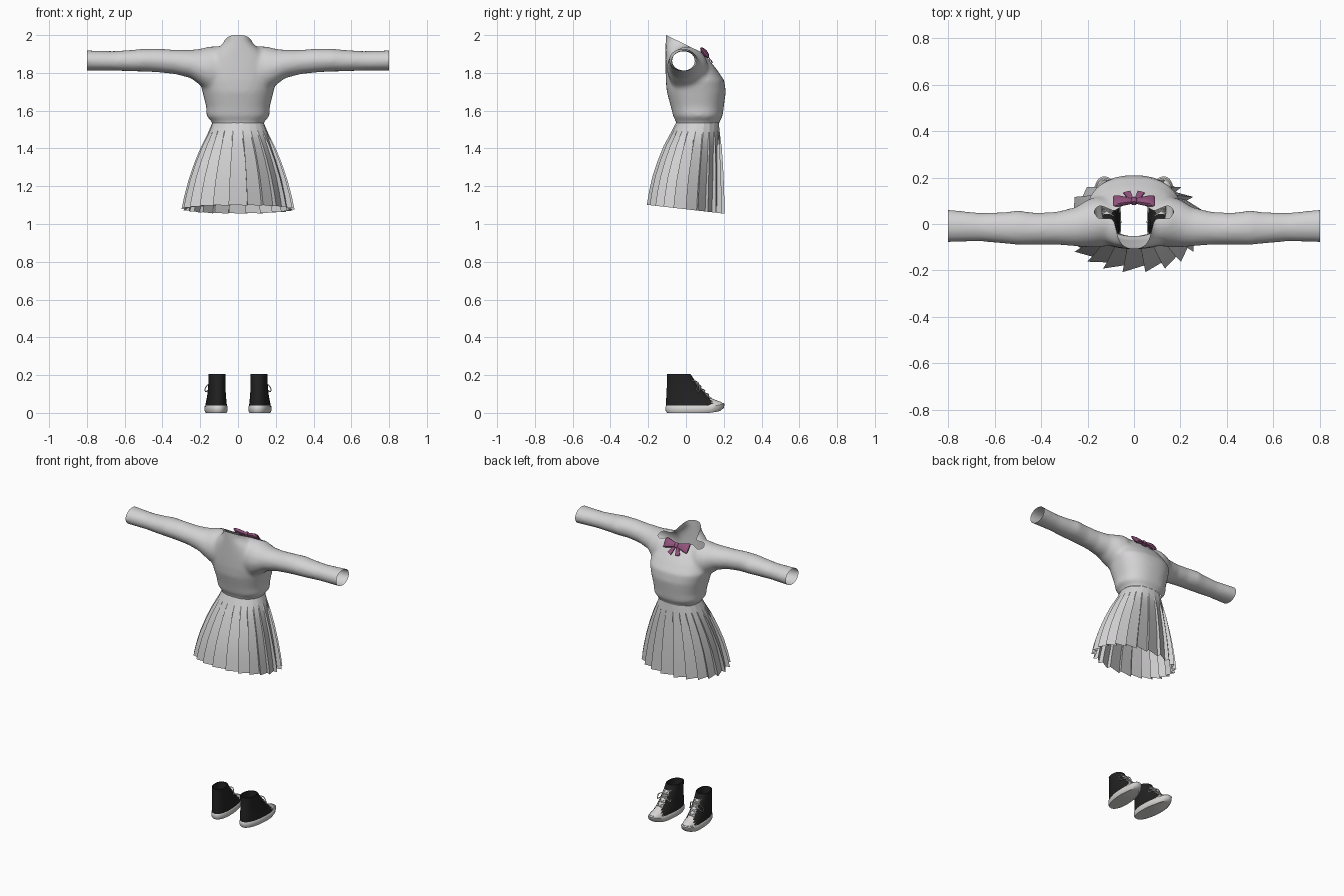
import bpy, bmesh, math
from mathutils import Vector

cube = bpy.data.objects.get("Cube")
if cube:
    bpy.data.objects.remove(cube, do_unlink=True)


def material(name, rgb):
    m = bpy.data.materials.new(name)
    m.use_nodes = True
    m.diffuse_color = (*rgb, 1)
    m.node_tree.nodes["Principled BSDF"].inputs["Base Color"].default_value = (*rgb, 1)
    return m


KNIT = material("light grey knit", (0.66, 0.65, 0.66))
PLEAT = material("light grey pleats", (0.65, 0.64, 0.65))
RUBBER = material("off white rubber", (0.68, 0.67, 0.66))
CANVAS = material("black canvas", (0.016, 0.016, 0.017))
RIBBON = material("plum ribbon", (0.28, 0.085, 0.2))


def add_object(name, bm, mats, angle=None):
    mesh = bpy.data.meshes.new(name)
    bm.to_mesh(mesh)
    bm.free()
    ob = bpy.data.objects.new(name, mesh)
    bpy.context.collection.objects.link(ob)
    for m in mats:
        mesh.materials.append(m)
    if angle:
        bpy.ops.object.select_all(action='DESELECT')
        ob.select_set(True)
        bpy.context.view_layer.objects.active = ob
        bpy.ops.object.shade_smooth_by_angle(angle=math.radians(angle))
    return ob


def power(v, e):
    return math.copysign(abs(v) ** e, v)


def oval(a_mid, a_half, b_low, b_high, n=32, e=1.0):
    """Rounded outline as pairs (a, b)."""
    mid, half = (b_low + b_high) / 2, (b_high - b_low) / 2
    angles = [2 * math.pi * i / n for i in range(n)]
    return [(a_mid + a_half * power(math.cos(t), e), mid + half * power(math.sin(t), e))
            for t in angles]


def loft(bm, rings, caps=True):
    """Skin a list of closed rings."""
    rows = [[bm.verts.new(p) for p in ring] for ring in rings]
    faces = []
    for low, high in zip(rows, rows[1:]):
        for i in range(len(low)):
            j = (i + 1) % len(low)
            faces.append(bm.faces.new((low[i], low[j], high[j], high[i])))
    if caps:
        faces += [bm.faces.new(rows[0][::-1]), bm.faces.new(rows[-1])]
    bmesh.ops.recalc_face_normals(bm, faces=faces)


# Sweater: torso rings (height, half width, back, front)
TORSO = [(1.50, .13, -.05, .17), (1.54, .137, -.052, .176), (1.57, .166, -.068, .194),
         (1.62, .168, -.08, .2), (1.70, .188, -.102, .211), (1.76, .204, -.107, .203),
         (1.82, .192, -.108, .162), (1.87, .168, -.108, .122), (1.91, .13, -.108, .084),
         (1.945, .09, -.108, .05), (1.968, .07, -.108, .04), (2.04, .064, -.106, .03)]
# Sleeve rings (distance out, underside, top, back, front)
SLEEVE = [(.08, 1.70, 1.94, -.09, .10), (.15, 1.70, 1.94, -.10, .12),
          (.20, 1.735, 1.927, -.10, .105), (.25, 1.772, 1.922, -.096, .073),
          (.33, 1.793, 1.922, -.089, .053), (.42, 1.803, 1.928, -.089, .048),
          (.50, 1.807, 1.928, -.09, .058), (.56, 1.808, 1.922, -.084, .051),
          (.66, 1.812, 1.915, -.075, .048), (.80, 1.812, 1.919, -.078, .062),
          (.85, 1.81, 1.922, -.08, .066)]
bm = bmesh.new()
loft(bm, [[(x, y, z) for x, y in oval(0, w, b, f, 40, .85)] for z, w, b, f in TORSO])
for side in (1, -1):
    loft(bm, [[(side * x, y, z) for z, y in oval((lo + hi) / 2, (hi - lo) / 2, b, f)]
              for x, lo, hi, b, f in SLEEVE])
body = add_object("sweater", bm, [KNIT])

# Fuse torso and sleeves, then trim the open ends
fuse = body.modifiers.new("fuse", 'REMESH')
fuse.mode = 'VOXEL'
fuse.voxel_size = 0.011
soften = body.modifiers.new("soften", 'SMOOTH')
soften.factor = 0.5
soften.iterations = 8
bm = bmesh.new()
bm.from_object(body, bpy.context.evaluated_depsgraph_get())
bpy.data.objects.remove(body, do_unlink=True)
CUTS = [((.8, 0, 0), (1, 0, 0)), ((-.8, 0, 0), (-1, 0, 0)), ((0, 0, 1.535), (0, 0, -1)),
        ((0, -.105, 2.0), (0, .085, .175))]
for point, normal in CUTS:
    bmesh.ops.bisect_plane(bm, geom=bm.verts[:] + bm.edges[:] + bm.faces[:], dist=1e-5,
                           plane_co=point, plane_no=Vector(normal).normalized(),
                           clear_outer=True)
for f in bm.faces:
    f.material_index = 0
add_object("sweater", bm, [KNIT], 60)

# Skirt: rows (height, half width, back, front, pleat depth)
SKIRT = [(1.538, .136, -.052, .174, 0), (1.49, .155, -.076, .179, .001),
         (1.45, .173, -.095, .182, .003), (1.41, .189, -.112, .184, .007),
         (1.33, .219, -.14, .187, .010), (1.24, .248, -.167, .190, .012),
         (1.15, .270, -.184, .191, .014), (1.078, .284, -.194, .191, .015)]
PLEATS = 22


def pleat_ring(z, w, back, front, depth):
    ring = []
    mid, half = (back + front) / 2, (front - back) / 2
    fold = 0.85 + 0.2 * min(1, depth / .01)
    for i in range(PLEATS):
        for phase, push in ((0, depth), (fold, -depth)):
            t = 2 * math.pi * (i + phase) / PLEATS
            x = (w + push) * power(math.cos(t), .92)
            y = mid + (half + push) * power(math.sin(t), .92)
            ring.append((x, y, z - .11 * y * (1.6 - z) / .5))
    return ring


bm = bmesh.new()
loft(bm, [pleat_ring(*row) for row in SKIRT], caps=False)
add_object("pleated_skirt", bm, [PLEAT], 22)

# Bow: two loops, two tails and a knot, tilted to lie on the chest
bm = bmesh.new()
LOOP = [(.004, .013, .008), (.03, .02, .012), (.06, .029, .014), (.083, .034, .010),
        (.09, .031, .004)]
for side in (1, -1):
    loft(bm, [[(side * u, y, v) for v, y in oval(0, h, -d, d, 12, .7)] for u, h, d in LOOP])
    tail = []
    for u, v, w in ((.008, -.005, .007), (.022, -.038, .012), (.031, -.062, .015)):
        tail.append([(side * (u + a * w), b * .003, v + a * w * .4)
                     for a, b in ((-1, -1), (1, -1), (1, 1), (-1, 1))])
    loft(bm, tail)
loft(bm, [[(x, y, z) for x, y in oval(0, w, -d, d, 12, .7)]
          for z, w, d in ((-.017, .009, .01), (-.01, .013, .015), (.01, .013, .015),
                          (.017, .009, .01))])
bow = add_object("neck_bow", bm, [RIBBON], 40)
bow.location = (0, .099, 1.907)
bow.rotation_euler = (.67, 0, 0)

# Shoes: rows (height, half width, heel, toe)
SOLE = [(0, .054, -.1, .18), (.012, .06, -.108, .2), (.033, .06, -.108, .205),
        (.04, .055, -.104, .198)]
UPPER = [(.03, .056, -.104, .196), (.046, .055, -.105, .188), (.058, .053, -.105, .165),
         (.072, .051, -.105, .142), (.09, .049, -.104, .12), (.11, .047, -.103, .1),
         (.15, .045, -.101, .064), (.175, .045, -.1, .044), (.205, .045, -.1, .024),
         (.205, .039, -.094, .018), (.14, .036, -.09, .018)]


def shoe_point(side, x, y, z):
    """Toe turned out a little and lifted at the tip."""
    return (side * (.113 + x + .07 * y), y, z + .2 * max(0, y - .13))


def shoe_rings(side, rows):
    return [[shoe_point(side, x, y, z) for x, y in oval(0, w, b, f, 32, .88)]
            for z, w, b, f in rows]


def lace(name, side, points):
    cu = bpy.data.curves.new(name, 'CURVE')
    cu.dimensions = '3D'
    cu.bevel_depth = .003
    cu.bevel_resolution = 1
    cu.resolution_u = 4
    sp = cu.splines.new('BEZIER')
    sp.bezier_points.add(len(points) - 1)
    for bp, p in zip(sp.bezier_points, points):
        bp.co = shoe_point(side, *p)
        bp.handle_left_type = bp.handle_right_type = 'AUTO'
    cu.materials.append(RUBBER)
    bpy.context.collection.objects.link(bpy.data.objects.new(name, cu))


for side, label in ((1, "left"), (-1, "right")):
    bm = bmesh.new()
    loft(bm, shoe_rings(side, SOLE))
    add_object(label + "_shoe_sole", bm, [RUBBER], 40)

    # Canvas upper with pale toe cap and tongue
    bm = bmesh.new()
    loft(bm, shoe_rings(side, UPPER))
    for f in bm.faces:
        c = f.calc_center_median()
        off = abs(abs(c.x) - .113 - .07 * c.y)
        tongue = off < .02 and f.normal.y > .3 and .06 < c.z < .17 and c.y > .03
        f.material_index = 1 if c.y > .135 or tongue else 0
    add_object(label + "_shoe_upper", bm, [CANVAS, RUBBER], 45)

    # Crossed laces and a loose knot
    for i in range(4):
        z = .085 + i * .022
        y = .1 - (z - .11) * .92
        for d in (1, -1):
            lace(label + "_lace", side, [(d * .026, y - .01, z), (0, y - .004, z + .012),
                                         (-d * .026, y - .03, z + .022)])
    for d, reach in ((1, .056), (-1, .042)):
        lace(label + "_lace_loop", side, [(0, .062, .158), (d * .034, .066, .155),
                                          (d * reach, .06, .115), (d * .04, .072, .12),
                                          (0, .066, .156)])
